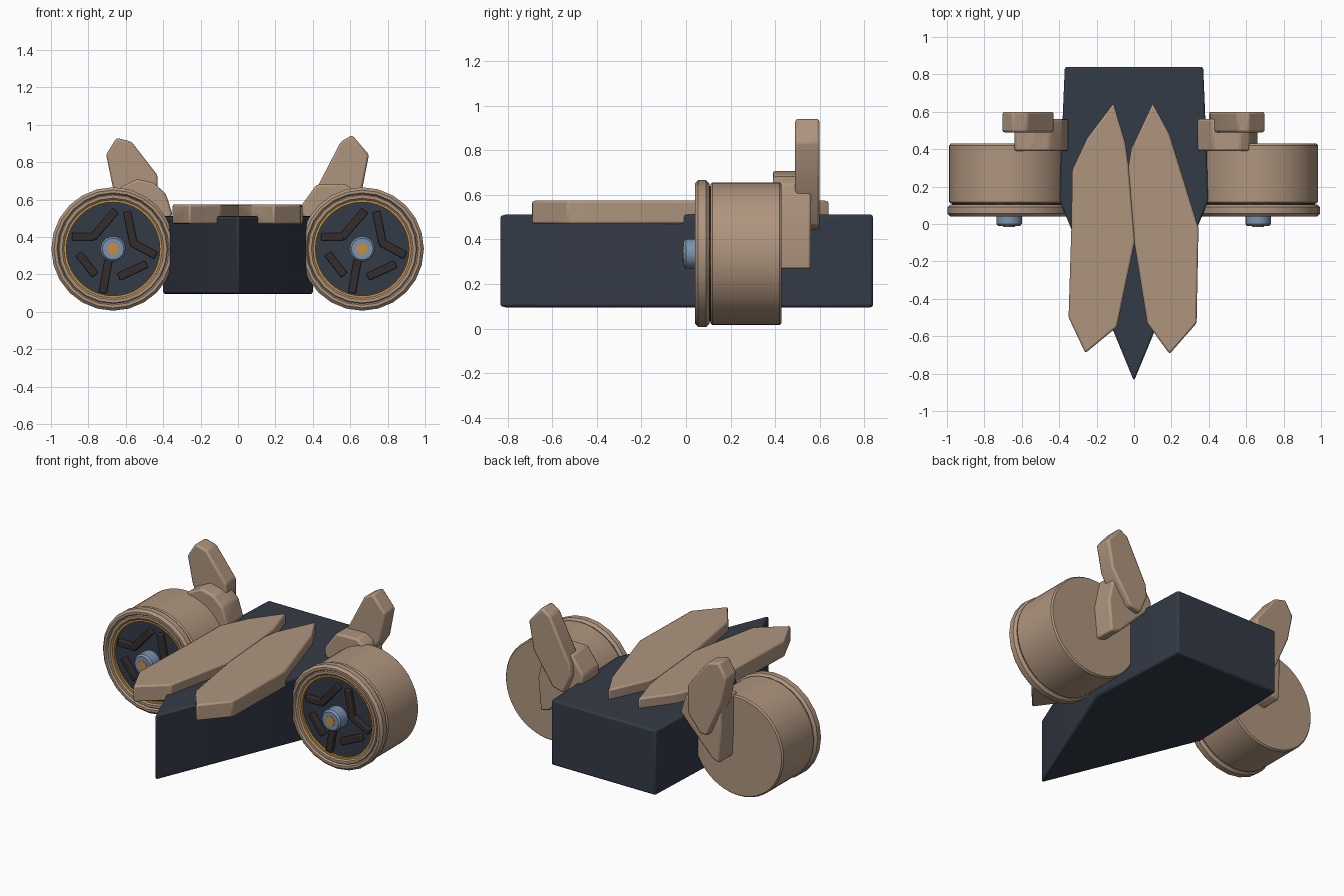
import bpy, bmesh, math
from mathutils import Matrix, Vector

if "Cube" in bpy.data.objects:
    bpy.data.objects.remove(bpy.data.objects["Cube"])


def material(name, rgb):
    m = bpy.data.materials.new(name)
    m.diffuse_color = (*rgb, 1)
    m.use_nodes = True
    m.node_tree.nodes["Principled BSDF"].inputs["Base Color"].default_value = m.diffuse_color
    return m


TAN = material("tan", (0.43, 0.30, 0.21))
NAVY = material("navy", (0.034, 0.043, 0.063))
BROWN = material("dark_brown", (0.034, 0.027, 0.025))
GOLD = material("gold", (0.56, 0.28, 0.05))
BLUE = material("steel_blue", (0.20, 0.29, 0.43))


def finish(name, bm, mat, bevel=0.0, angle=30):
    bmesh.ops.recalc_face_normals(bm, faces=bm.faces)
    me = bpy.data.meshes.new(name)
    bm.to_mesh(me)
    bm.free()
    me.materials.append(mat)
    ob = bpy.data.objects.new(name, me)
    bpy.context.collection.objects.link(ob)
    if bevel:
        b = ob.modifiers.new("bevel", 'BEVEL')
        b.width = bevel
        b.segments = 2
        b.limit_method = 'ANGLE'
        b.angle_limit = math.radians(25)
    bpy.ops.object.select_all(action='DESELECT')
    ob.select_set(True)
    bpy.context.view_layer.objects.active = ob
    bpy.ops.object.shade_smooth_by_angle(angle=math.radians(angle))
    return ob


def prism(name, outline, low, high, axis, mat, bevel=0.0):
    """Extrude an outline along z (outline in x, y) or y (outline in x, z)."""
    bm = bmesh.new()
    place = (lambda a, b, d: (a, b, d)) if axis == 'z' else (lambda a, b, d: (a, d, b))
    face = bm.faces.new([bm.verts.new(place(a, b, low)) for a, b in outline])
    new = bmesh.ops.extrude_face_region(bm, geom=[face])["geom"]
    bmesh.ops.translate(bm, verts=[v for v in new if isinstance(v, bmesh.types.BMVert)],
                        vec=place(0, 0, high - low))
    return finish(name, bm, mat, bevel)


def lathe(name, profile, centre, mat, sides, closed=False, angle=30):
    """Spin a (radius, y) profile about a y axis through centre (x, z)."""
    bm = bmesh.new()
    pts = profile + profile[:1] if closed else profile
    verts = [bm.verts.new((r, y, 0)) for r, y in pts]
    edges = [bm.edges.new(p) for p in zip(verts, verts[1:])]
    bmesh.ops.spin(bm, geom=verts + edges, axis=(0, 1, 0), cent=(0, 0, 0),
                   angle=2 * math.pi, steps=sides)
    bmesh.ops.remove_doubles(bm, verts=bm.verts, dist=1e-4)
    bmesh.ops.translate(bm, verts=bm.verts, vec=(centre[0], 0, centre[1]))
    return finish(name, bm, mat, 0, angle)


# Wedge-nosed body
prism("body", [(0, -0.84), (0.40, 0.13), (0.37, 0.84), (-0.37, 0.84), (-0.40, 0.13)],
      0.095, 0.512, 'z', NAVY, 0.012)

# Pair of leaf-shaped deck plates
prism("right_deck_plate", [(0.10, 0.645), (0.19, 0.48), (0.345, -0.02), (0.335, -0.53),
                           (0.19, -0.695), (0.07, -0.53), (0.0, -0.09), (-0.03, 0.31),
                           (-0.015, 0.40)], 0.47, 0.574, 'z', TAN, 0.01)
prism("left_deck_plate", [(-0.11, 0.645), (-0.25, 0.46), (-0.33, 0.29), (-0.335, -0.02),
                          (-0.35, -0.50), (-0.26, -0.69), (-0.09, -0.55), (0.005, -0.09),
                          (-0.03, 0.32), (-0.045, 0.43)], 0.47, 0.574, 'z', TAN, 0.01)

# Rear fins and the brackets that carry them
prism("right_fin", [(0.61, 0.945), (0.55, 0.91), (0.41, 0.64), (0.40, 0.56), (0.45, 0.44),
                    (0.53, 0.46), (0.665, 0.66), (0.70, 0.84)], 0.49, 0.60, 'y', TAN, 0.012)
prism("left_fin", [(-0.65, 0.93), (-0.57, 0.91), (-0.43, 0.73), (-0.43, 0.55), (-0.52, 0.44),
                   (-0.57, 0.44), (-0.67, 0.67), (-0.705, 0.84)], 0.49, 0.60, 'y', TAN, 0.012)
prism("right_bracket", [(0.34, 0.57), (0.42, 0.68), (0.57, 0.685), (0.62, 0.65), (0.66, 0.47),
                        (0.64, 0.265), (0.58, 0.28), (0.34, 0.52)], 0.39, 0.562, 'y', TAN, 0.012)
prism("left_bracket", [(-0.35, 0.52), (-0.385, 0.63), (-0.45, 0.69), (-0.54, 0.71),
                       (-0.64, 0.66), (-0.64, 0.47), (-0.63, 0.265), (-0.58, 0.28)],
      0.39, 0.562, 'y', TAN, 0.012)

# Spoke bars, relative to the wheel centre in x and z
SPOKES = [((-0.22, 0.065), (-0.10, 0.065)), ((-0.11, 0.06), (0.015, 0.205)),
          ((0.075, 0.20), (0.11, 0.025)), ((0.10, 0.035), (0.23, -0.035)),
          ((-0.185, -0.025), (-0.095, -0.14)), ((-0.025, -0.06), (-0.055, -0.235)),
          ((0.03, -0.15), (0.18, -0.08))]

for side, cx in (("left", -0.668), ("right", 0.664)):
    c = (cx, 0.336)
    # Wheel drum
    lathe(side + "_wheel_drum", [(0, 0.11), (0.312, 0.11), (0.32, 0.118), (0.32, 0.42),
                                 (0.312, 0.43), (0, 0.43)], c, TAN, 56)
    # Dark seam between drum and rim
    lathe(side + "_wheel_seam", [(0.27, 0.09), (0.305, 0.09), (0.305, 0.115), (0.27, 0.115)],
          c, BROWN, 40, True)
    # Stepped rim
    lathe(side + "_wheel_rim", [(0.262, 0.10), (0.262, 0.055), (0.272, 0.046), (0.288, 0.046),
                                (0.293, 0.052), (0.300, 0.040), (0.315, 0.040), (0.33, 0.055),
                                (0.33, 0.09), (0.315, 0.105)], c, TAN, 24, True, 20)
    # Thin gold liner
    lathe(side + "_gold_ring", [(0.250, 0.10), (0.250, 0.054), (0.264, 0.054), (0.264, 0.10)],
          c, GOLD, 40, True)
    # Recessed wheel face
    lathe(side + "_wheel_face", [(0, 0.07), (0.258, 0.07), (0.258, 0.112), (0, 0.112)],
          c, NAVY, 40)
    # Spokes
    bm = bmesh.new()
    for a, b in SPOKES:
        a, b = Vector((a[0], 0, a[1])), Vector((b[0], 0, b[1]))
        d = b - a
        mid = (a + b) / 2 + Vector((cx, 0.063, c[1]))
        mat = (Matrix.Translation(mid) @ Matrix.Rotation(-math.atan2(d.z, d.x), 4, 'Y')
               @ Matrix.Diagonal((d.length, 0.04, 0.042, 1)))
        bmesh.ops.create_cube(bm, size=1, matrix=mat)
    finish(side + "_spokes", bm, BROWN, 0.006)
    # Hub and its gold cap
    lathe(side + "_hub", [(0, 0.08), (0.068, 0.08), (0.068, 0.0), (0.058, -0.012),
                          (0, -0.012)], c, BLUE, 14)
    lathe(side + "_hub_cap", [(0, 0.0), (0.032, 0.0), (0.032, -0.015), (0, -0.015)],
          c, GOLD, 8)
